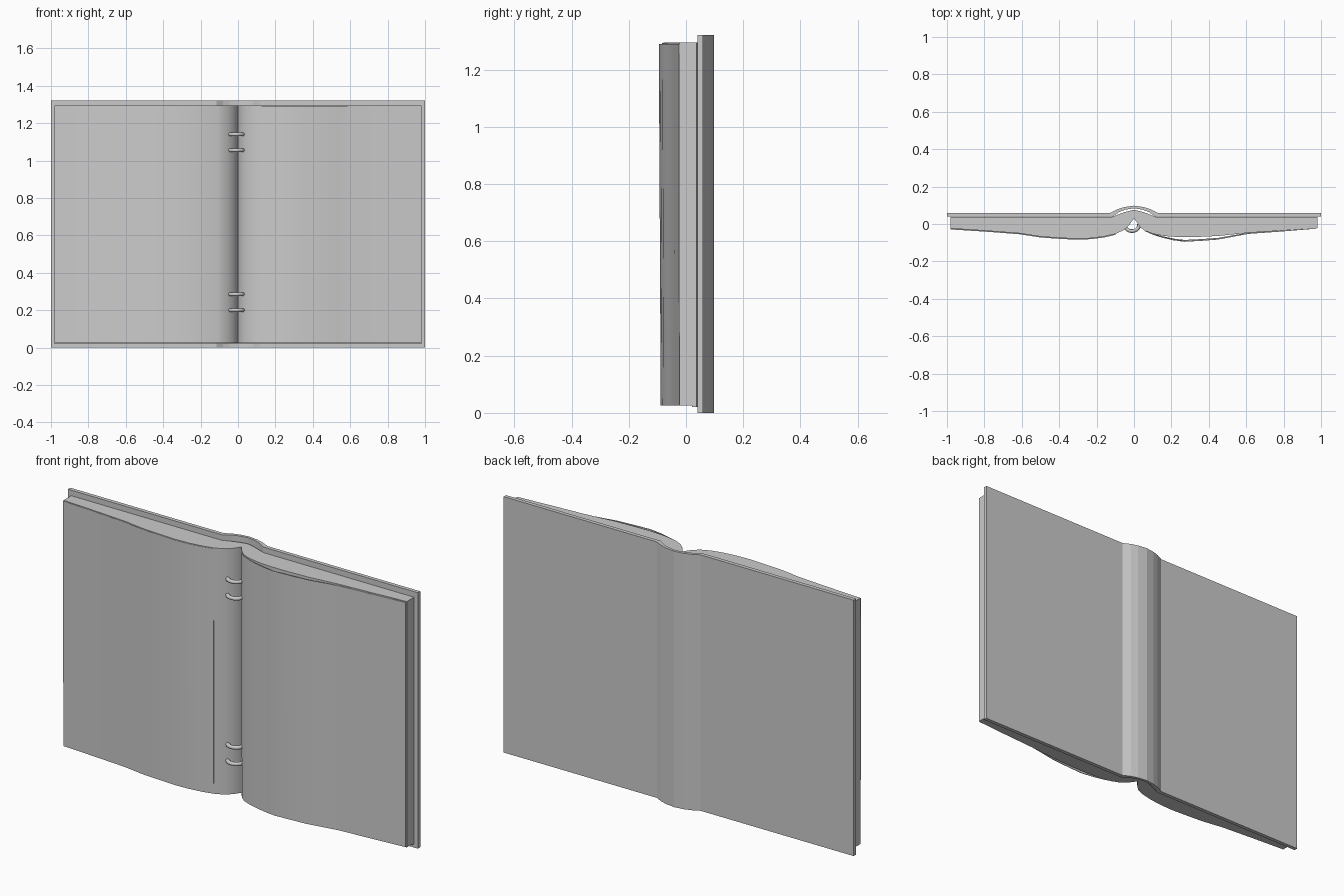
import bpy, bmesh, math

if "Cube" in bpy.data.objects:
    bpy.data.objects.remove(bpy.data.objects["Cube"])


def both(half):
    """Mirror a half path (starting at x = 0) into a full left-to-right path."""
    return [(-x, y) for x, y in reversed(half) if x > 0] + half


def prism(name, outline, z0, z1, smooth=None, bottom=None):
    """Closed xy outline lofted from z0 to z1; bottom may be a different outline."""
    bm = bmesh.new()
    lo = [bm.verts.new((x, y, z0)) for x, y in (bottom or outline)]
    hi = [bm.verts.new((x, y, z1)) for x, y in outline]
    n = len(outline)
    for i in range(n):
        j = (i + 1) % n
        bm.faces.new((lo[i], lo[j], hi[j], hi[i]))
    bm.faces.new(lo)
    bm.faces.new(hi)
    bmesh.ops.recalc_face_normals(bm, faces=bm.faces)
    me = bpy.data.meshes.new(name)
    bm.to_mesh(me)
    bm.free()
    ob = bpy.data.objects.new(name, me)
    bpy.context.collection.objects.link(ob)
    if smooth:
        bpy.context.view_layer.objects.active = ob
        ob.select_set(True)
        bpy.ops.object.shade_smooth_by_angle(angle=math.radians(smooth))
        ob.select_set(False)
    return ob


def sheet_outline(path, t):
    return path + [(x, y + t) for x, y in reversed(path)]


# Hard cover with raised spine
outer = both([(0, 0.098), (0.05, 0.091), (0.085, 0.08), (0.125, 0.06), (1.0, 0.06)])
inner = both([(0, 0.084), (0.045, 0.077), (0.08, 0.064), (0.115, 0.04), (1.0, 0.04)])
prism("cover", outer + inner[::-1], 0, 1.322)

# Liner that follows the cover inside the spine
liner_back = both([(0, 0.076), (0.05, 0.064), (0.12, 0.037), (0.98, 0.037)])
liner_front = both([(0, 0.066), (0.05, 0.052), (0.12, 0.021), (0.98, 0.021)])
prism("liner", liner_back + liner_front[::-1], 0.02, 1.295)

# Page blocks, left and right
back = [(0.98, 0.021), (0.12, 0.021), (0.05, 0.052), (0, 0.066)]
left = [(0, 0.03), (0.025, -0.005), (0.055, -0.033), (0.10, -0.053), (0.16, -0.067),
        (0.23, -0.076), (0.31, -0.079), (0.42, -0.073), (0.50, -0.067),
        (0.61, -0.05), (0.78, -0.037), (0.98, -0.024)]
right = [(0, 0.03), (0.025, -0.005), (0.055, -0.033), (0.10, -0.052), (0.16, -0.064),
         (0.24, -0.07), (0.34, -0.069), (0.45, -0.064),
         (0.61, -0.047), (0.78, -0.036), (0.98, -0.022)]
prism("left_pages", [(-x, y) for x, y in left + back], 0.025, 1.295, 40)
prism("right_pages", right + back, 0.025, 1.295, 40)

# Loose top sheets, bulging a little more at the top than at the bottom
left_sheet = [(-x, y - 0.005) for x, y in left[3:]]
left_low = [(x, y + 0.003) for x, y in left_sheet]
prism("left_sheet", sheet_outline(left_sheet, 0.002), 0.028, 1.293, 40,
      sheet_outline(left_low, 0.002))
right_sheet = [(0.03, -0.013), (0.06, -0.039), (0.10, -0.057), (0.15, -0.073),
               (0.21, -0.087), (0.27, -0.095), (0.36, -0.09), (0.45, -0.083),
               (0.53, -0.068), (0.61, -0.053), (0.78, -0.041), (0.975, -0.025)]
right_low = [(x, y * 0.93) for x, y in right_sheet]
prism("right_sheet", sheet_outline(right_sheet, 0.003), 0.025, 1.29, 40,
      sheet_outline(right_low, 0.003))

# Binding rings bridging the gutter
for i, z in enumerate((0.20, 0.285, 1.055, 1.14)):
    cu = bpy.data.curves.new("ring_curve", 'CURVE')
    cu.dimensions = '3D'
    cu.bevel_depth = 0.01
    cu.bevel_resolution = 2
    cu.use_fill_caps = True
    sp = cu.splines.new('POLY')
    sp.points.add(10)
    for k, p in enumerate(sp.points):
        a = math.radians(170 + 20 * k)
        p.co = (-0.011 + 0.038 * math.cos(a), -0.006 + 0.032 * math.sin(a), z, 1)
    ob = bpy.data.objects.new(f"binding_ring_{i + 1}", cu)
    bpy.context.collection.objects.link(ob)
